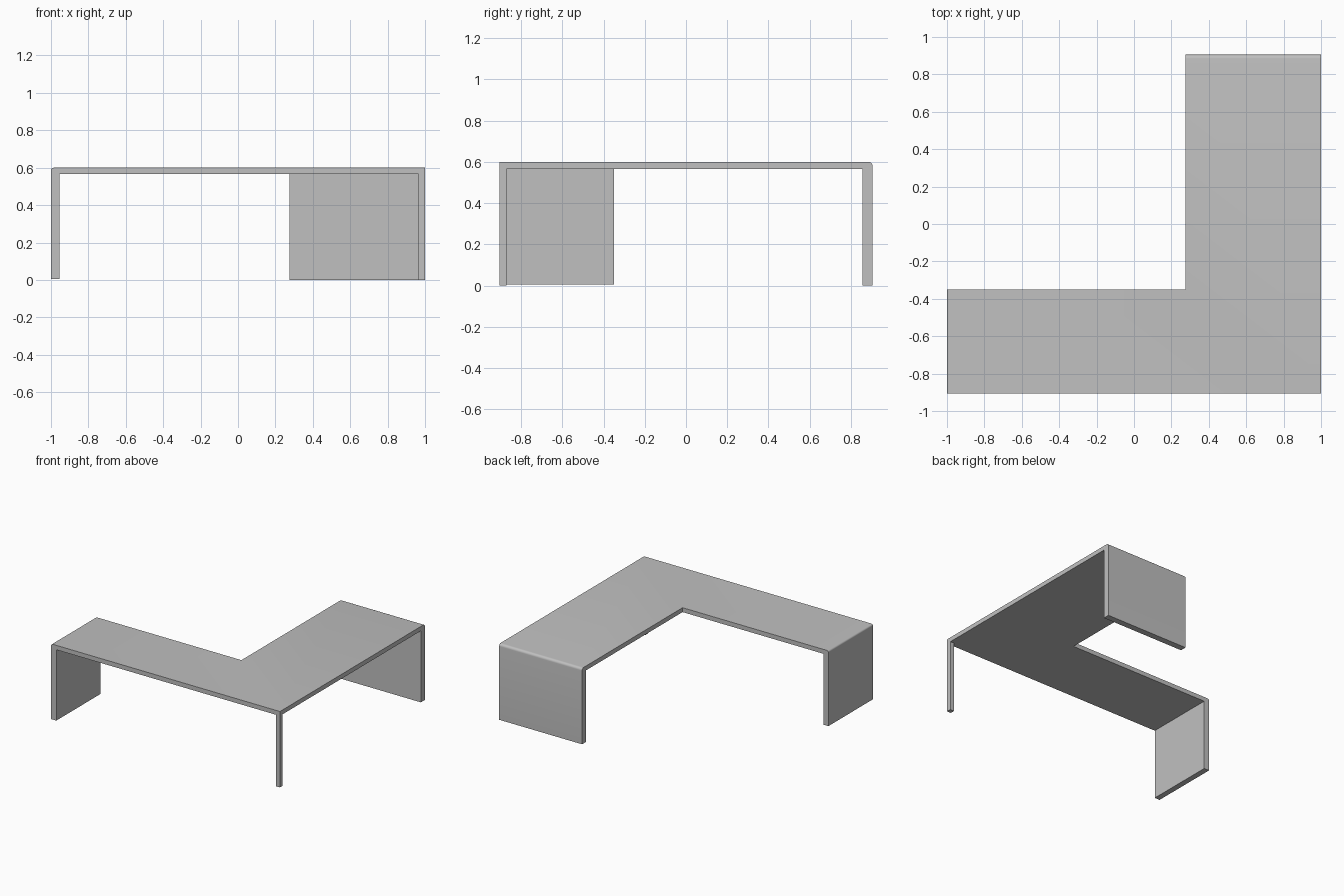
import bpy
import bmesh
import math

cube = bpy.data.objects.get("Cube")
if cube:
    bpy.data.objects.remove(cube, do_unlink=True)

# Plan lines of the L-shaped desk, and its heights
XS = [-1.0, -0.955, 0.275, 0.965, 1.0]
YS = [-0.905, -0.87, -0.35, 0.855, 0.905]
TOP, UNDER = 0.60, 0.565

grey = bpy.data.materials.new("light_grey")
grey.use_nodes = True
colour = (0.527, 0.527, 0.527, 1)
grey.diffuse_color = colour
grey.node_tree.nodes["Principled BSDF"].inputs["Base Color"].default_value = colour

bm = bmesh.new()
grid = {(i, j): bm.verts.new((x, y, UNDER))
        for i, x in enumerate(XS) for j, y in enumerate(YS)}
cells = {}
for i in range(4):
    for j in range(4):
        if j < 2 or i >= 2:
            ring = [(i, j), (i + 1, j), (i + 1, j + 1), (i, j + 1)]
            cells[i, j] = bm.faces.new([grid[k] for k in ring])
loose = [v for v in bm.verts if not v.link_faces]
bmesh.ops.delete(bm, geom=loose, context='VERTS')


def extrude_to(faces, z, keep=False):
    """Extrude a group of faces straight to height z."""
    result = bmesh.ops.extrude_face_region(bm, geom=faces, use_keep_orig=keep)
    for item in result["geom"]:
        if isinstance(item, bmesh.types.BMVert):
            item.co.z = z
    if not keep:
        old = [f for f in faces if f.is_valid]
        bmesh.ops.delete(bm, geom=old, context='FACES')


# Tabletop slab, then the two end panels and the corner post under it
extrude_to(list(cells.values()), TOP, keep=True)
extrude_to([f for (i, j), f in cells.items() if i == 0], 0.005)
extrude_to([f for (i, j), f in cells.items() if j == 3], 0.0)
extrude_to([cells[3, 0]], 0.0)

# Merge flat areas into single clean faces
bmesh.ops.recalc_face_normals(bm, faces=bm.faces[:])
bmesh.ops.dissolve_limit(bm, angle_limit=math.radians(1),
                         verts=bm.verts[:], edges=bm.edges[:])


# Rounded fold where the top turns down into each end panel
def round_edge(axis, value, radius):
    edges = [e for e in bm.edges if all(
        abs(v.co.z - TOP) < 1e-4 and abs(v.co[axis] - value) < 1e-4
        for v in e.verts)]
    bmesh.ops.bevel(bm, geom=edges, offset=radius, segments=5,
                    profile=0.5, affect='EDGES')


round_edge(0, XS[0], 0.014)
round_edge(1, YS[-1], 0.02)
bmesh.ops.recalc_face_normals(bm, faces=bm.faces[:])

mesh = bpy.data.meshes.new("corner_desk")
bm.to_mesh(mesh)
bm.free()
mesh.materials.append(grey)
desk = bpy.data.objects.new("corner_desk", mesh)
bpy.context.collection.objects.link(desk)

bpy.ops.object.select_all(action='DESELECT')
desk.select_set(True)
bpy.context.view_layer.objects.active = desk
bpy.ops.object.shade_smooth_by_angle(angle=math.radians(30))
